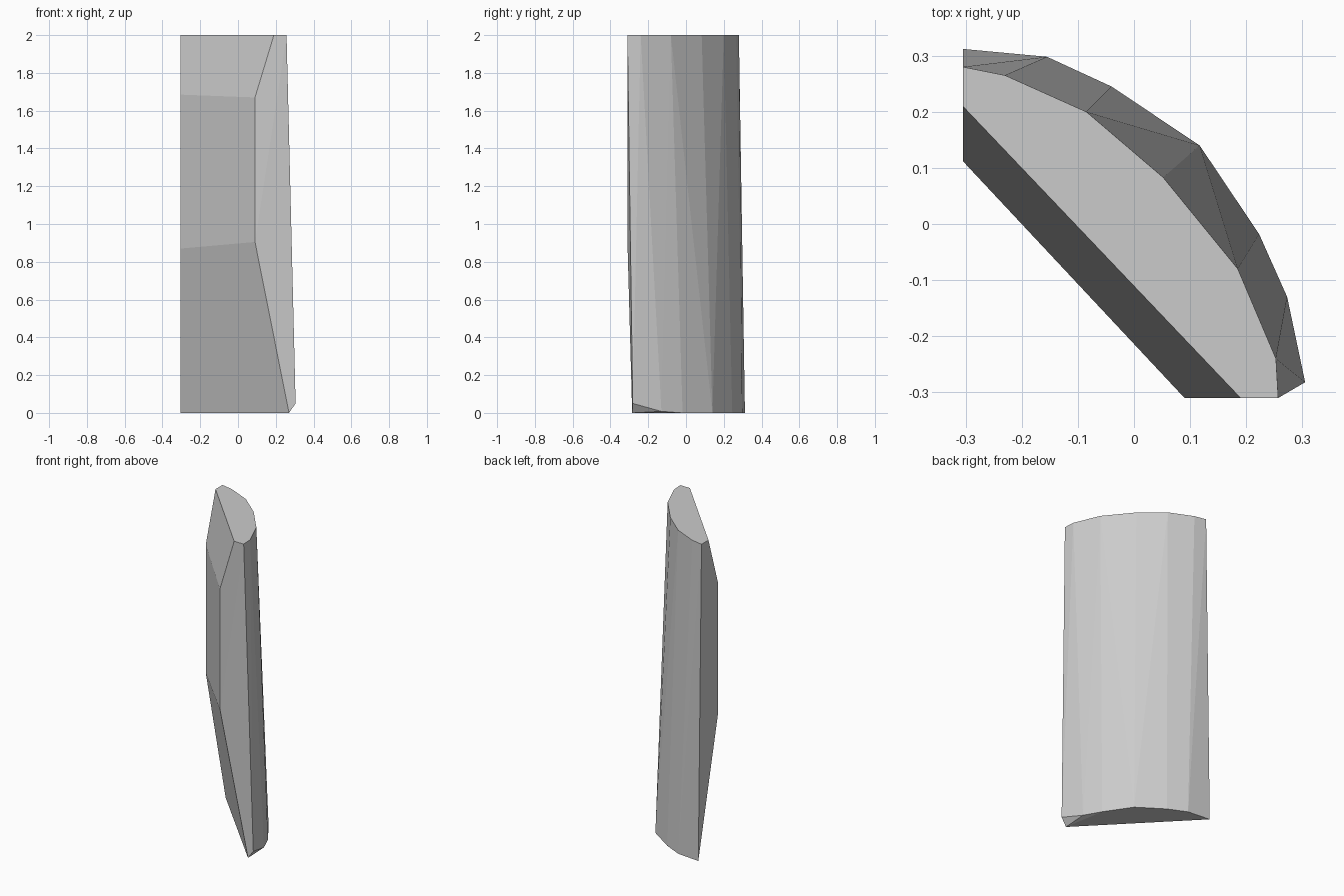
import bpy, bmesh, math

if "Cube" in bpy.data.objects:
    bpy.data.objects.remove(bpy.data.objects["Cube"])

# Outline of the flat top, curved back first and then the straight front
top = [(-0.305, 0.28), (-0.23, 0.265), (-0.085, 0.20), (0.052, 0.083),
       (0.185, -0.08), (0.253, -0.24), (0.257, -0.31), (0.19, -0.31), (-0.305, 0.21)]
# Curved back edge of the base
base = [(-0.305, 0.312), (-0.155, 0.298), (-0.04, 0.245), (0.117, 0.14), (0.223, -0.018)]
# Raised base corner and its front tip
corner = [(0.273, -0.13, 0.008), (0.305, -0.282, 0.05), (0.27, -0.285, 0)]
# Upright inner panel
panel = [(-0.305, 0.112, 1.685), (-0.305, 0.112, 0.87), (0.09, -0.31, 1.67), (0.09, -0.31, 0.905)]

points = [(x, y, 2) for x, y in top] + [(x, y, 0) for x, y in base] + corner + panel

# Faceted solid wrapped around the outlines
bm = bmesh.new()
for p in points:
    bm.verts.new(p)
bmesh.ops.convex_hull(bm, input=bm.verts[:])
bmesh.ops.dissolve_limit(bm, angle_limit=math.radians(0.5), verts=bm.verts[:], edges=bm.edges[:])
bmesh.ops.recalc_face_normals(bm, faces=bm.faces[:])

mesh = bpy.data.meshes.new("curved_slab")
bm.to_mesh(mesh)
bm.free()

grey = bpy.data.materials.new("light_grey")
grey.diffuse_color = (0.6, 0.6, 0.6, 1)
grey.use_nodes = True
grey.node_tree.nodes["Principled BSDF"].inputs["Base Color"].default_value = grey.diffuse_color
mesh.materials.append(grey)
slab = bpy.data.objects.new("curved_slab", mesh)
bpy.context.collection.objects.link(slab)
